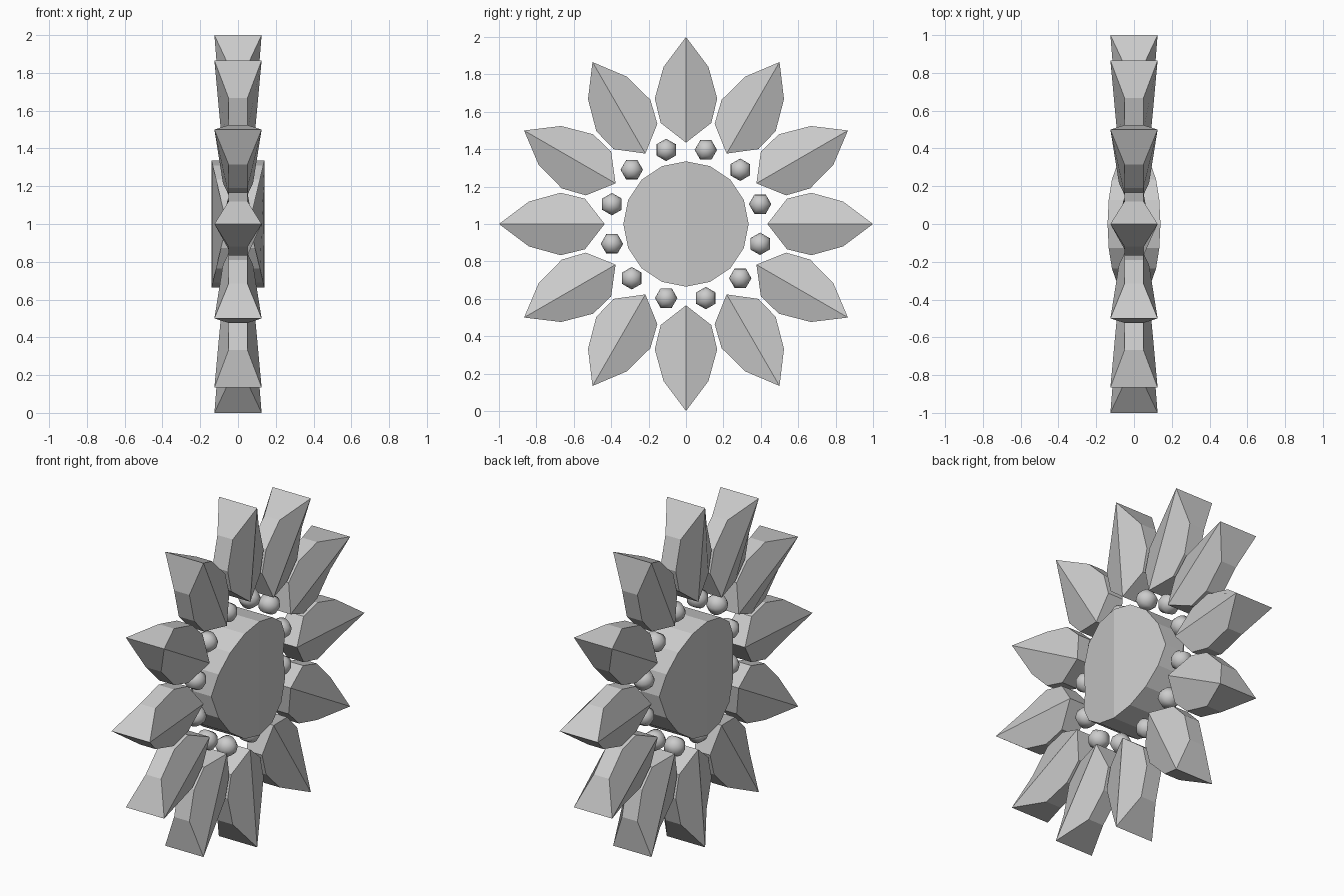
import bpy, bmesh, math
from mathutils import Matrix, Vector

if "Cube" in bpy.data.objects:
    bpy.data.objects.remove(bpy.data.objects["Cube"])

CENTRE = Vector((0, 0, 1))


def ridged_solid(name, outline, split, turn=0):
    """Closed solid from an outline of (side, up, half thickness) points.
    Each face is split into two flats along the ridge from point 0 to point `split`."""
    bm = bmesh.new()
    n = len(outline)
    near = [bm.verts.new((t, w, r)) for w, r, t in outline]
    far = [bm.verts.new((-t, w, r)) for w, r, t in outline]
    for ring in (near, far):
        bm.faces.new(ring[:split + 1])
        bm.faces.new(ring[split:] + ring[:1])
    for i in range(n):
        j = (i + 1) % n
        bm.faces.new((near[i], near[j], far[j], far[i]))
    bmesh.ops.recalc_face_normals(bm, faces=bm.faces)
    bm.transform(Matrix.Translation(CENTRE) @ Matrix.Rotation(turn, 4, 'X'))
    mesh = bpy.data.meshes.new(name)
    bm.to_mesh(mesh)
    bm.free()
    obj = bpy.data.objects.new(name, mesh)
    bpy.context.collection.objects.link(obj)
    return obj


# Petals: thick at the tip and base ridge, thin along the sides
side = [(0.12, 0.84, 0.05), (0.167, 0.67, 0.05), (0.135, 0.54, 0.05)]
petal = ([(0, 1.0, 0.125)] + side + [(0, 0.435, 0.08)]
         + [(-w, r, t) for w, r, t in reversed(side)])
for k in range(12):
    ridged_solid(f"petal_{k + 1}", petal, 4, k * math.pi / 6)

# Domed centre disc, thickest along its vertical ridge
R, N = 0.335, 16
disc = []
for i in range(N):
    a = i * 2 * math.pi / N
    disc.append((R * math.sin(a), R * math.cos(a), 0.06 + 0.08 * abs(math.cos(a))))
ridged_solid("flower_centre", disc, N // 2)

# Ring of small beads between the centre and the petals
for k in range(12):
    a = math.radians(15 + 30 * k)
    bm = bmesh.new()
    bmesh.ops.create_uvsphere(bm, u_segments=6, v_segments=8, radius=0.06)
    bm.transform(Matrix.Translation(CENTRE + Vector((0, math.cos(a), math.sin(a))) * 0.41)
                 @ Matrix.Rotation(math.radians(30 * (k + 1)), 4, 'X')
                 @ Matrix.Rotation(math.pi / 2, 4, 'Y')
                 @ Matrix.Rotation(math.pi / 6, 4, 'Z'))
    for f in bm.faces:
        f.smooth = True
    mesh = bpy.data.meshes.new(f"bead_{k + 1}")
    bm.to_mesh(mesh)
    bm.free()
    bpy.context.collection.objects.link(bpy.data.objects.new(f"bead_{k + 1}", mesh))
